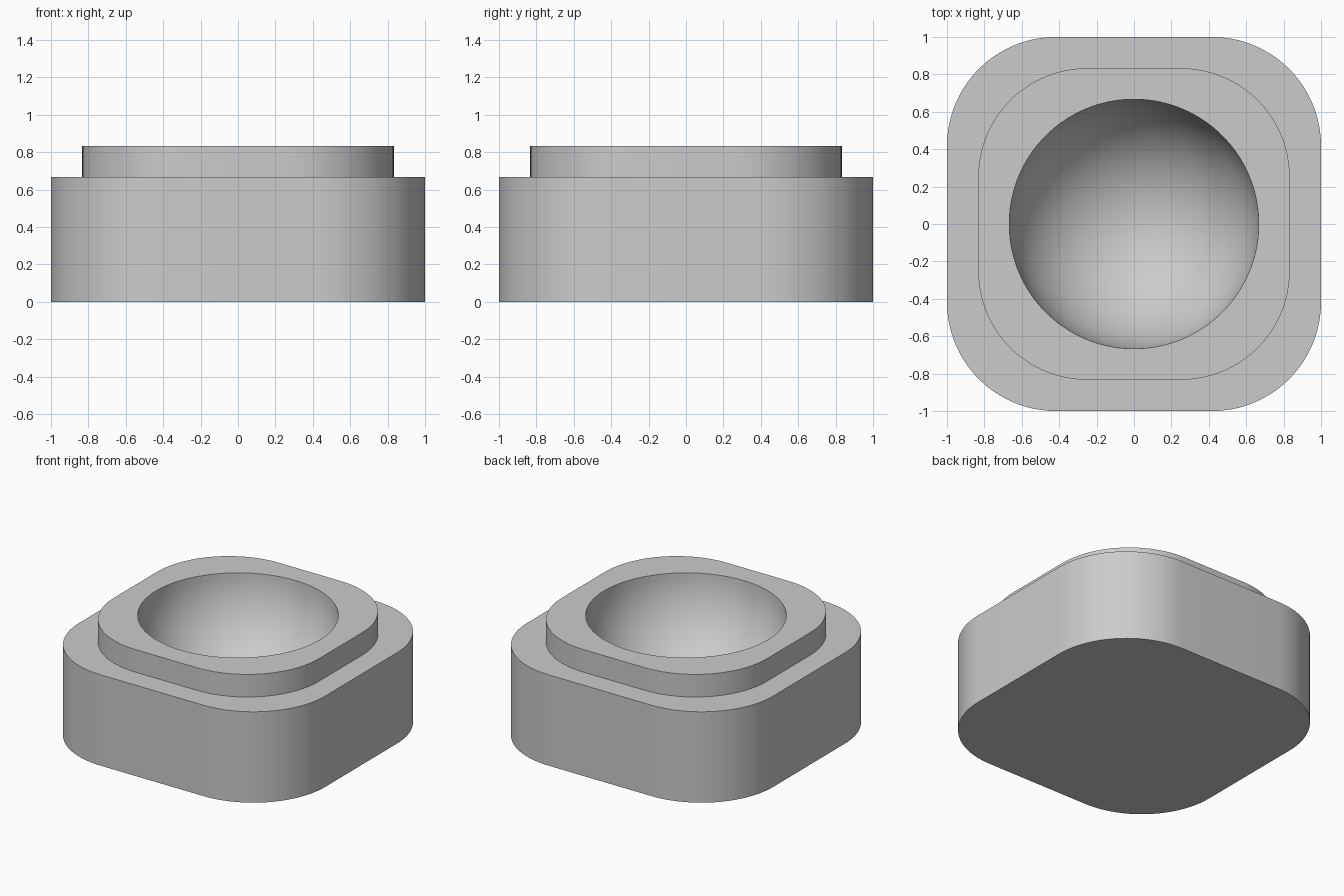
import bpy, bmesh
from math import pi, sin, cos, radians

cube = bpy.data.objects.get("Cube")
if cube:
    bpy.data.objects.remove(cube, do_unlink=True)

PER_CORNER = 24           # points on each rounded corner
COUNT = 4 * PER_CORNER
CORNER_R = 0.583
BOWL_R = 0.667
TOP, STEP = 0.833, 0.667


def rounded_square(half, z):
    """Outline of a square with rounded corners."""
    points = []
    for q in range(4):
        mid = pi / 4 + q * pi / 2
        sx, sy = (1 if cos(mid) > 0 else -1), (1 if sin(mid) > 0 else -1)
        for i in range(PER_CORNER):
            a = q * pi / 2 + i / (PER_CORNER - 1) * pi / 2
            points.append((sx * (half - CORNER_R) + CORNER_R * cos(a),
                           sy * (half - CORNER_R) + CORNER_R * sin(a), z))
    return points


def circle(radius, z):
    return [(radius * cos((i + 0.5) * 2 * pi / COUNT),
             radius * sin((i + 0.5) * 2 * pi / COUNT), z) for i in range(COUNT)]


# Stepped outside, then the hemispherical bowl sunk into the top
outlines = [rounded_square(1, 0), rounded_square(1, STEP),
            rounded_square(0.833, STEP), rounded_square(0.833, TOP)]
rows = 24
for k in range(rows):
    a = k / rows * pi / 2
    outlines.append(circle(BOWL_R * cos(a), TOP - BOWL_R * sin(a)))

bm = bmesh.new()
rings = [[bm.verts.new(p) for p in outline] for outline in outlines]
for low, high in zip(rings, rings[1:]):
    for i in range(COUNT):
        j = (i + 1) % COUNT
        bm.faces.new((low[i], low[j], high[j], high[i]))

# Flat underside and the bottom point of the bowl
bm.faces.new(rings[0][::-1])
pole = bm.verts.new((0, 0, TOP - BOWL_R))
for i in range(COUNT):
    bm.faces.new((rings[-1][i], rings[-1][(i + 1) % COUNT], pole))

mesh = bpy.data.meshes.new("stepped_bowl_block")
bm.to_mesh(mesh)
bm.free()
block = bpy.data.objects.new("stepped_bowl_block", mesh)
bpy.context.collection.objects.link(block)

# Single grey material
grey = bpy.data.materials.new("grey")
grey.use_nodes = True
colour = (0.6, 0.6, 0.6, 1)
grey.diffuse_color = colour
grey.node_tree.nodes["Principled BSDF"].inputs["Base Color"].default_value = colour
mesh.materials.append(grey)

# Smooth walls and bowl with crisp rims
bpy.ops.object.select_all(action="DESELECT")
block.select_set(True)
bpy.context.view_layer.objects.active = block
bpy.ops.object.shade_smooth_by_angle(angle=radians(30))
